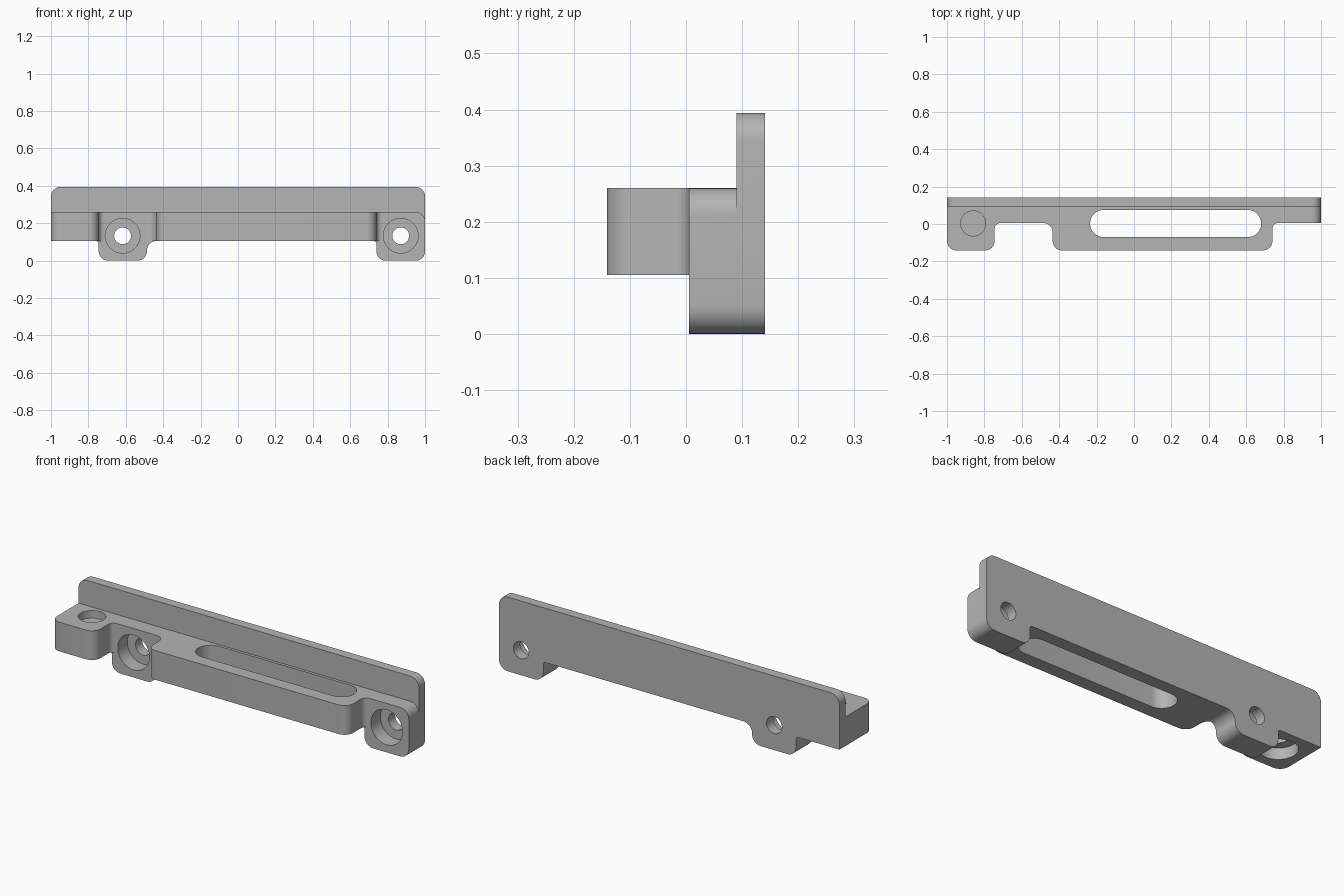
import bpy, bmesh, math
from mathutils import Vector, Matrix

old = bpy.data.objects.get("Cube")
if old:
    bpy.data.objects.remove(old)

grey = bpy.data.materials.new("plain grey")
grey.use_nodes = True
colour = (0.46, 0.46, 0.46, 1)
grey.diffuse_color = colour
grey.node_tree.nodes["Principled BSDF"].inputs["Base Color"].default_value = colour

END, TAB, SHELF, LIP, TOP = 1.0, 0.745, 0.105, 0.26, 0.394
FRONT, FACE, PLATE, BACK = -0.141, 0.005, 0.09, 0.141
R = 0.05


def rounded(corners, steps=8):
    """Outline with each (a, b, radius) corner replaced by a tangent arc."""
    out = []
    for i, (a, b, r) in enumerate(corners):
        p = Vector((a, b))
        if r == 0:
            out.append(p)
            continue
        u = (Vector(corners[i - 1][:2]) - p).normalized()
        v = (Vector(corners[(i + 1) % len(corners)][:2]) - p).normalized()
        half = u.angle(v) / 2
        centre = p + (u + v).normalized() * (r / math.sin(half))
        start = p + u * (r / math.tan(half)) - centre
        end = p + v * (r / math.tan(half)) - centre
        turn = start.angle_signed(end)
        for k in range(steps + 1):
            out.append(centre + Matrix.Rotation(-turn * k / steps, 2) @ start)
    return out


def prism(name, corners, lo, hi, upright=False):
    """Extrude an outline along z, or along y when upright."""
    bm = bmesh.new()
    place = (lambda p, d: (p.x, d, p.y)) if upright else (lambda p, d: (p.x, p.y, d))
    face = bm.faces.new([bm.verts.new(place(p, lo)) for p in rounded(corners)])
    moved = bmesh.ops.extrude_face_region(bm, geom=[face])["geom"]
    shift = Vector((0, hi - lo, 0)) if upright else Vector((0, 0, hi - lo))
    bmesh.ops.translate(bm, vec=shift, verts=[g for g in moved if isinstance(g, bmesh.types.BMVert)])
    bmesh.ops.recalc_face_normals(bm, faces=bm.faces)
    mesh = bpy.data.meshes.new(name)
    bm.to_mesh(mesh)
    bm.free()
    mesh.materials.append(grey)
    ob = bpy.data.objects.new(name, mesh)
    bpy.context.collection.objects.link(ob)
    return ob


def box(x0, x1, y0, y1, r):
    return [(x0, y0, r), (x1, y0, r), (x1, y1, r), (x0, y1, r)]


def bore(name, a, b, r, lo, hi, upright):
    return prism(name, box(a - r, a + r, b - r, b + r, r * 0.9999), lo, hi, upright)


def combine(target, other, operation):
    mod = target.modifiers.new(operation, "BOOLEAN")
    mod.operation, mod.object, mod.solver = operation, other, "EXACT"
    bpy.context.view_layer.objects.active = target
    bpy.ops.object.modifier_apply(modifier=mod.name)
    bpy.data.objects.remove(other)


def elevation(top, left_r):
    """Front outline with the two hanging mounting tabs."""
    return [(-END, SHELF, 0), (-TAB, SHELF, 0.015), (-TAB, 0, R), (-0.487, 0, R),
            (-0.487, SHELF, R), (0.74, SHELF, 0.015), (0.74, 0, R), (END, 0, R),
            (END, top, R), (-END, top, left_r)]


# Back plate, mounting body and shelf joined into one bracket
bracket = prism("mounting_bracket", elevation(TOP, R), PLATE, BACK, True)
combine(bracket, prism("body", elevation(LIP, 0), FACE, PLATE + 0.02, True), "UNION")
shelf = [(-END, FRONT, R), (-TAB, FRONT, R), (-TAB, FACE, 0.03), (-0.435, FACE, R),
         (-0.435, FRONT, R), (0.74, FRONT, R), (0.74, FACE, 0.03), (0.8, FACE, 0),
         (0.8, PLATE + 0.01, 0), (-END, PLATE + 0.01, 0)]
combine(bracket, prism("shelf", shelf, SHELF, LIP), "UNION")

# Long slot through the shelf
combine(bracket, prism("slot", box(-0.235, 0.68, -0.07, 0.075, 0.072), 0, 0.3), "DIFFERENCE")

# Counterbored holes through the tabs
for x in (-0.617, 0.87):
    combine(bracket, bore("hole", x, 0.133, 0.045, -0.1, 0.2, True), "DIFFERENCE")
    combine(bracket, bore("counterbore", x, 0.133, 0.093, -0.1, 0.085, True), "DIFFERENCE")

# Vertical hole stepped at both ends
for r, lo, hi in ((0.045, 0, 0.3), (0.067, 0.22, 0.3), (0.093, 0, 0.165)):
    combine(bracket, bore("post_hole", -0.86, 0.003, r, lo, hi, False), "DIFFERENCE")

bpy.ops.object.select_all(action="DESELECT")
bracket.select_set(True)
bpy.context.view_layer.objects.active = bracket
bpy.ops.object.shade_smooth_by_angle(angle=math.radians(30))
